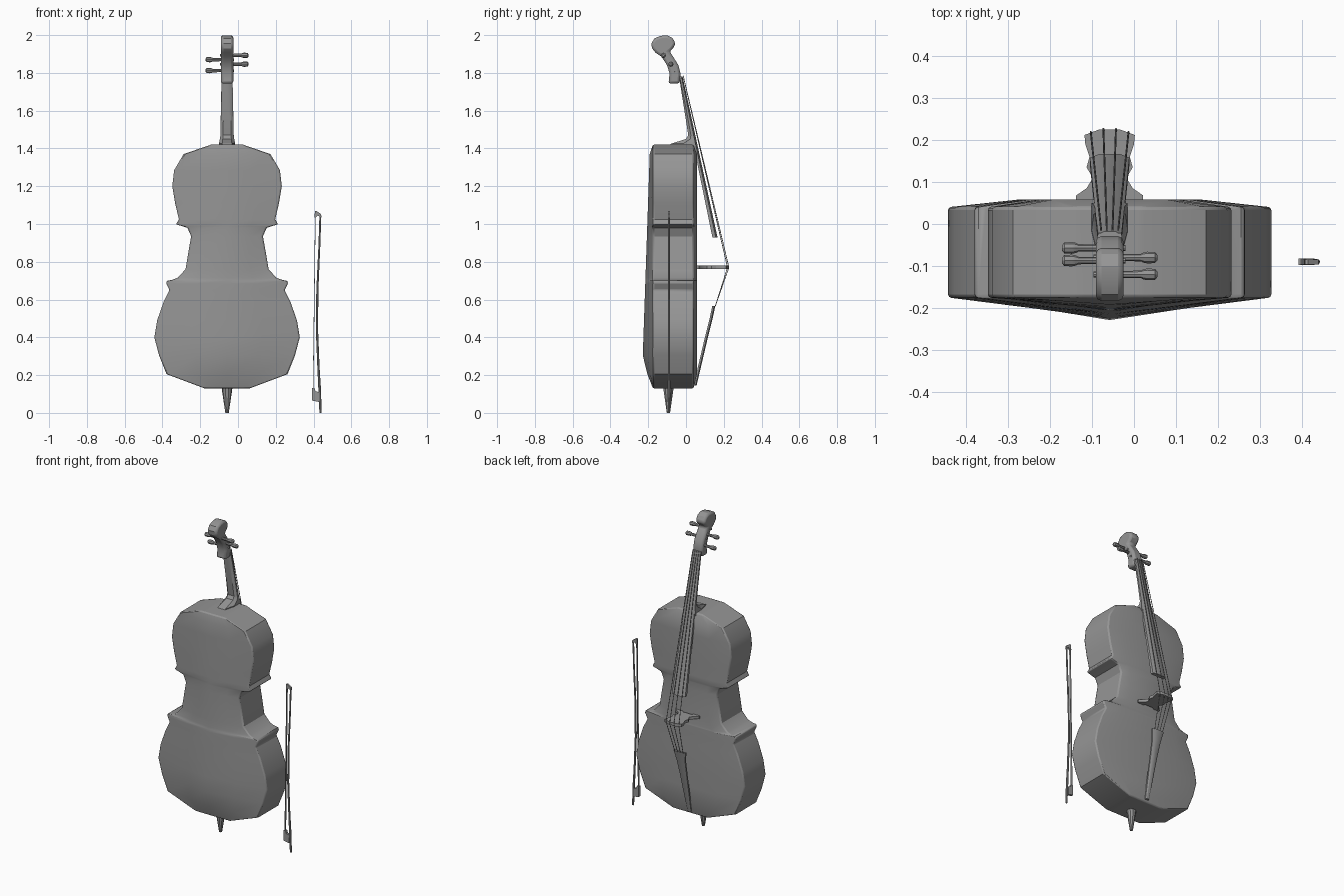
import bpy, bmesh, math
from mathutils import Vector

if "Cube" in bpy.data.objects:
    bpy.data.objects.remove(bpy.data.objects["Cube"])

CX = -0.058   # centre line of the instrument
BOW_Y = -0.09

grey = bpy.data.materials.new("plain_grey")
grey.use_nodes = True
grey.diffuse_color = (0.3, 0.3, 0.3, 1)
grey.node_tree.nodes["Principled BSDF"].inputs["Base Color"].default_value = (0.3, 0.3, 0.3, 1)


def loft(name, rings, bevel=0, segments=2, angle=30):
    """Skin a list of equal-length rings, cap both ends."""
    bm = bmesh.new()
    rows = [[bm.verts.new(p) for p in ring] for ring in rings]
    n = len(rows[0])
    for a, b in zip(rows, rows[1:]):
        for i in range(n):
            j = (i + 1) % n
            bm.faces.new((a[i], a[j], b[j], b[i]))
    bm.faces.new(rows[0])
    bm.faces.new(rows[-1])
    bmesh.ops.recalc_face_normals(bm, faces=bm.faces)
    mesh = bpy.data.meshes.new(name)
    bm.to_mesh(mesh)
    bm.free()
    mesh.materials.append(grey)
    obj = bpy.data.objects.new(name, mesh)
    bpy.context.collection.objects.link(obj)
    bpy.ops.object.select_all(action='DESELECT')
    obj.select_set(True)
    bpy.context.view_layer.objects.active = obj
    bpy.ops.object.shade_smooth_by_angle(angle=math.radians(angle))
    if bevel:
        mod = obj.modifiers.new("soft_edges", 'BEVEL')
        mod.width = bevel
        mod.segments = segments
        mod.limit_method = 'ANGLE'
        mod.angle_limit = math.radians(50)
    return obj


def tube(name, points, radii, sides=8):
    """Round rod through points, one radius per point."""
    points = [Vector(p) for p in points]
    turn = (points[-1] - points[0]).to_track_quat('Z', 'Y')
    rings = []
    for p, r in zip(points, radii):
        angles = [2 * math.pi * k / sides for k in range(sides)]
        rings.append([p + turn @ Vector((r * math.cos(a), r * math.sin(a), 0)) for a in angles])
    return loft(name, rings)


def prism(name, profile, place, half, bevel=0):
    """Extrude a flat profile; place(a, b, depth) maps it to space."""
    return loft(name, [[place(a, b, d) for a, b in profile] for d in (-half, half)], bevel)


def mirrored(half):
    return half + [(-a, b) for a, b in reversed(half)]


# Body: half widths by height, with pointed corners at the waist
outline = [(.12, .13), (.32, .205), (.36, .305), (.385, .40), (.37, .49), (.335, .59),
           (.305, .65), (.322, .685), (.32, .70), (.295, .703), (.262, .715), (.22, .76),
           (.205, .85), (.19, .935), (.21, .98), (.235, .988), (.27, .998), (.255, 1.025),
           (.275, 1.11), (.29, 1.20), (.28, 1.285), (.23, 1.37), (.085, 1.42)]


def back_ridge(z):
    if z < .27:
        return -.175 - .055 * (z - .13) / .14
    if z < 1.37:
        return -.23 + .038 * (z - .27) / 1.1
    return -.175 - .017 * (1.42 - z) / .05


rings = []
for i, (w, z) in enumerate(outline):
    near = [p[0] for p in outline[max(0, i - 2):i + 3]]
    inner = min(.62 * sum(near) / len(near), .8 * w)
    ridge = back_ridge(z)
    mid = -.175 + .5 * (ridge + .175)
    front = .04 if i in (0, len(outline) - 1) else .058
    half = [(0, ridge), (inner * .85, mid), (w, -.175), (w, .04), (inner, front)]
    other = [(-x, y) for x, y in reversed(half[1:])]
    rings.append([(CX + x, y, z) for x, y in half + other])
loft("body", rings, bevel=.007)

# Neck and heel: height, back, front, half width
neck = [(1.40, -.10, .05, .043), (1.425, -.08, .05, .043), (1.45, 0, .045, .038),
        (1.47, .012, .04, .035), (1.75, -.032, -.018, .029), (1.78, -.034, -.022, .028)]
loft("neck", [[(CX + a, y, z) for a, y in mirrored(
    [(w, f), (w, (f + b) / 2), (w * .6, b)])] for z, b, f, w in neck])

# Fingerboard with a gently crowned face
board = [(1.78, -.034, -.018, .029), (.928, .14, .167, .047)]
loft("fingerboard", [[(CX + a, y, z) for a, y in mirrored(
    [(w, b), (w, f - .009), (w * .5, f)])] for z, b, f, w in board])

# Pegbox rising into the scroll, drawn from the side
head = [(-.093, 1.743), (-.034, 1.743), (-.029, 1.796), (-.04, 1.84), (-.068, 1.886),
        (-.088, 1.913), (-.068, 1.932), (-.054, 1.955), (-.072, 1.985), (-.1, 1.999),
        (-.135, 1.996), (-.168, 1.982), (-.183, 1.955), (-.18, 1.93), (-.161, 1.907),
        (-.13, 1.886), (-.1, 1.84), (-.087, 1.796)]
prism("pegbox_and_scroll", head, lambda y, z, d: (CX + d, y, z), .033, bevel=.013)

# Tuning pegs: side, depth, height
for k, (side, y, z) in enumerate([(1, -.12, 1.893), (1, -.08, 1.846),
                                  (-1, -.087, 1.87), (-1, -.057, 1.812)]):
    reach = [-.038, .075, .08, .09, .108, .114]
    tube(f"tuning_peg_{k + 1}", [(CX + side * x, y, z) for x in reach],
         [.007, .009, .012, .014, .013, .006])

# Bridge: narrow waist, spread feet, arched crown
bridge = mirrored([(.03, .068), (.04, .055), (.08, .055), (.08, .068), (.055, .085),
                   (.04, .11), (.055, .135), (.048, .16), (.058, .19), (.06, .212), (.025, .225)])
prism("bridge", bridge, lambda x, y, d: (CX + x, y, .77 + d), .009)

# Tailpiece: height, depth, half width
tail = [(.565, .147, .042), (.5, .133, .03), (.4, .108, .024), (.145, .048, .013)]
loft("tailpiece", [[(CX + a, y + b, z) for a, b in mirrored(
    [(w, -.008), (w, .002), (w * .5, .008)])] for z, y, w in tail])

# Four strings
for k, x in enumerate((-.045, -.015, .015, .045)):
    crown = .228 - 4 * x * x
    tube(f"string_{k + 1}", [(CX + x * .45, -.015, 1.785), (CX + x, crown, .77),
                             (CX + x * .65, .154, .562)], [.0022] * 3, sides=6)

# End pin
tube("end_pin", [(CX, -.093, z) for z in (.15, .12, 0)], [.03, .027, .009], sides=10)

# Bow: curved stick, ribbon of hair, head and frog
stick = [(.437, 0), (.432, .13), (.426, .24), (.418, .44), (.42, .65), (.431, .89), (.436, 1.045)]
tube("bow_stick", [(x, BOW_Y, z) for x, z in stick],
     [.006, .007, .006, .006, .0055, .005, .005])


def bow_place(x, z, d):
    return (x, BOW_Y + d, z)


prism("bow_hair", [(.396, .12), (.399, .12), (.411, 1.045), (.408, 1.045)], bow_place, .006)
prism("bow_head", [(.405, 1.035), (.413, 1.035), (.422, 1.045), (.441, 1.035),
                   (.44, 1.052), (.415, 1.07), (.407, 1.068)], bow_place, .006)
prism("bow_frog", [(.392, .065), (.43, .058), (.428, .11), (.41, .115), (.405, .132),
                   (.392, .132)], bow_place, .008)
